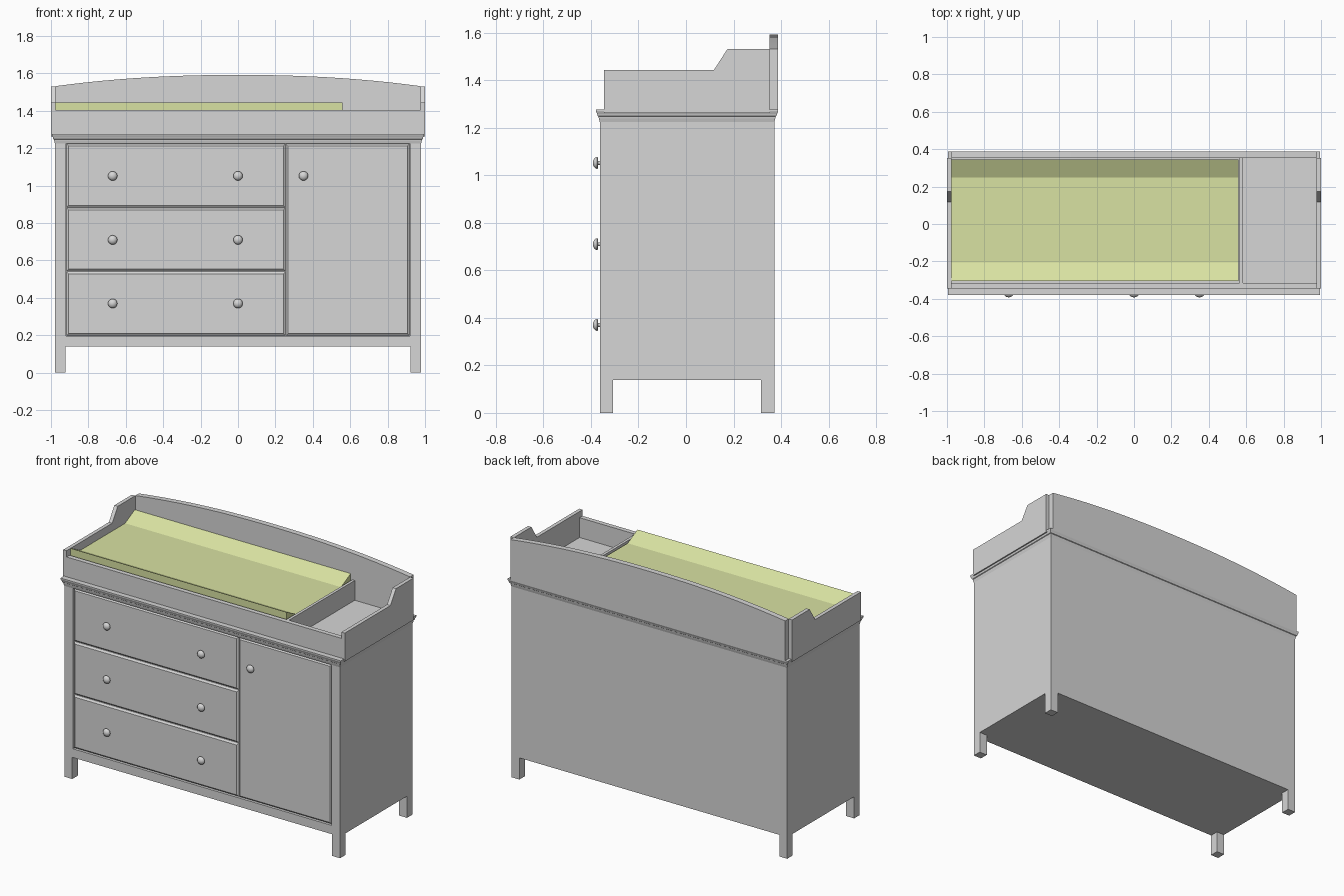
import bpy, bmesh, math

if "Cube" in bpy.data.objects:
    bpy.data.objects.remove(bpy.data.objects["Cube"])


def material(name, rgb):
    m = bpy.data.materials.new(name)
    m.diffuse_color = (*rgb, 1)
    m.use_nodes = True
    m.node_tree.nodes["Principled BSDF"].inputs["Base Color"].default_value = m.diffuse_color
    return m


GREY = material("grey_paint", (0.67, 0.67, 0.67))
GREEN = material("pale_green_fabric", (0.69, 0.76, 0.36))


def loft(name, rings, mat=GREY, smooth=False):
    """Skin a list of equal-length point rings and cap both ends."""
    bm = bmesh.new()
    vr = [[bm.verts.new(p) for p in r] for r in rings]
    n = len(rings[0])
    for a, b in zip(vr, vr[1:]):
        for i in range(n):
            j = (i + 1) % n
            bm.faces.new((a[i], a[j], b[j], b[i]))
    bm.faces.new(vr[0])
    bm.faces.new(vr[-1])
    bmesh.ops.recalc_face_normals(bm, faces=bm.faces)
    me = bpy.data.meshes.new(name)
    bm.to_mesh(me)
    bm.free()
    me.materials.append(mat)
    ob = bpy.data.objects.new(name, me)
    bpy.context.collection.objects.link(ob)
    if smooth:
        bpy.context.view_layer.objects.active = ob
        ob.select_set(True)
        bpy.ops.object.shade_smooth_by_angle(angle=math.radians(40))
        ob.select_set(False)
    return ob


def rect_xy(x0, x1, y0, y1, z, off=0):
    return [(x0 - off, y0 - off, z), (x1 + off, y0 - off, z),
            (x1 + off, y1 + off, z), (x0 - off, y1 + off, z)]


def box(name, x0, x1, y0, y1, z0, z1, mat=GREY):
    return loft(name, [rect_xy(x0, x1, y0, y1, z) for z in (z0, z1)], mat)


def prism_x(name, x0, x1, yz, mat=GREY):
    return loft(name, [[(x, y, z) for y, z in yz] for x in (x0, x1)], mat)


W, F, B = 0.979, -0.363, 0.372      # cabinet half width, front, back
BOT, TOP = 0.139, 1.225
RIM = 1.277                         # top of the cornice / tray floor

# Cabinet carcass and face frame
box("cabinet_body", -W, W, F + 0.018, B, BOT, TOP)
for s, side in ((-1, "left"), (1, "right")):
    xa, xb = sorted((s * 0.919, s * W))
    box(f"{side}_stile", xa, xb, F, F + 0.018, BOT, TOP)
    # Legs
    xa, xb = sorted((s * 0.923, s * W))
    box(f"{side}_front_leg", xa, xb, F, F + 0.056, 0, BOT)
    box(f"{side}_back_leg", xa, xb, B - 0.056, B, 0, BOT)
box("bottom_rail", -0.919, 0.919, F, F + 0.018, BOT, 0.195)


# Drawer and door fronts with chamfered edges
def panel(name, x0, x1, z0, z1):
    rings = []
    for y, i in ((F + 0.018, 0), (F + 0.012, 0), (F + 0.005, 0.009), (F + 0.002, 0.011)):
        rings.append([(x0 + i, y, z0 + i), (x1 - i, y, z0 + i),
                      (x1 - i, y, z1 - i), (x0 + i, y, z1 - i)])
    loft(name, rings)


# Knob turned about the y axis
def knob(name, x, z):
    prof = [(0.008, F + 0.003), (0.008, -0.372), (0.022, -0.370), (0.025, -0.374),
            (0.023, -0.381), (0.017, -0.387), (0.009, -0.391), (0.002, -0.392)]
    n = 20
    loft(name, [[(x + r * math.cos(2 * math.pi * k / n), y,
                  z + r * math.sin(2 * math.pi * k / n)) for k in range(n)]
                for r, y in prof], smooth=True)


for i, (z0, z1, kz) in enumerate(((0.198, 0.540, 0.37), (0.543, 0.881, 0.71),
                                  (0.884, 1.223, 1.052))):
    panel(f"drawer_front_{i + 1}", -0.917, 0.253, z0, z1)
    for kx in (-0.67, 0.0):
        knob("drawer_knob", kx, kz)
panel("door_front", 0.256, 0.917, 0.198, 1.223)
knob("door_knob", 0.35, 1.052)

# Moulded cornice around the top
loft("cornice", [rect_xy(-W, W, F, B, z, o) for z, o in (
    (TOP, 0), (1.24, 0.004), (1.247, 0.005), (1.25, 0.009), (1.258, 0.011),
    (1.267, 0.015), (1.27, 0.016), (RIM, 0.016))])

# Tray: stepped side panels, front rail, divider
for s, side in ((-1, "left"), (1, "right")):
    prism_x(f"{side}_tray_side", s * 0.976, s * 1.0,
            [(-0.345, 1.262), (-0.345, 1.444), (0.118, 1.444), (0.174, 1.531),
             (0.352, 1.531), (0.352, 1.262)])
box("tray_front_rail", -0.976, 0.976, -0.345, -0.315, RIM, 1.404)
box("tray_divider", 0.565, 0.583, -0.315, 0.352, RIM, 1.404)

# Arched back panel
N = 24
arch = [(-0.976, RIM)]
for k in range(N + 1):
    t = -1 + 2 * k / N
    arch.append((0.976 * t, 1.592 - 0.06 * abs(t) ** 2.2))
arch.append((0.976, RIM))
loft("arched_back_panel", [[(x, y, z) for x, z in arch] for y in (0.352, 0.388)], smooth=True)

# Changing pad with a hollow top
prism_x("changing_pad", -0.975, 0.558,
        [(-0.304, RIM + 0.003), (-0.304, 1.444), (-0.205, 1.394), (0.248, 1.394),
         (0.346, 1.444), (0.346, RIM + 0.003)], GREEN)
